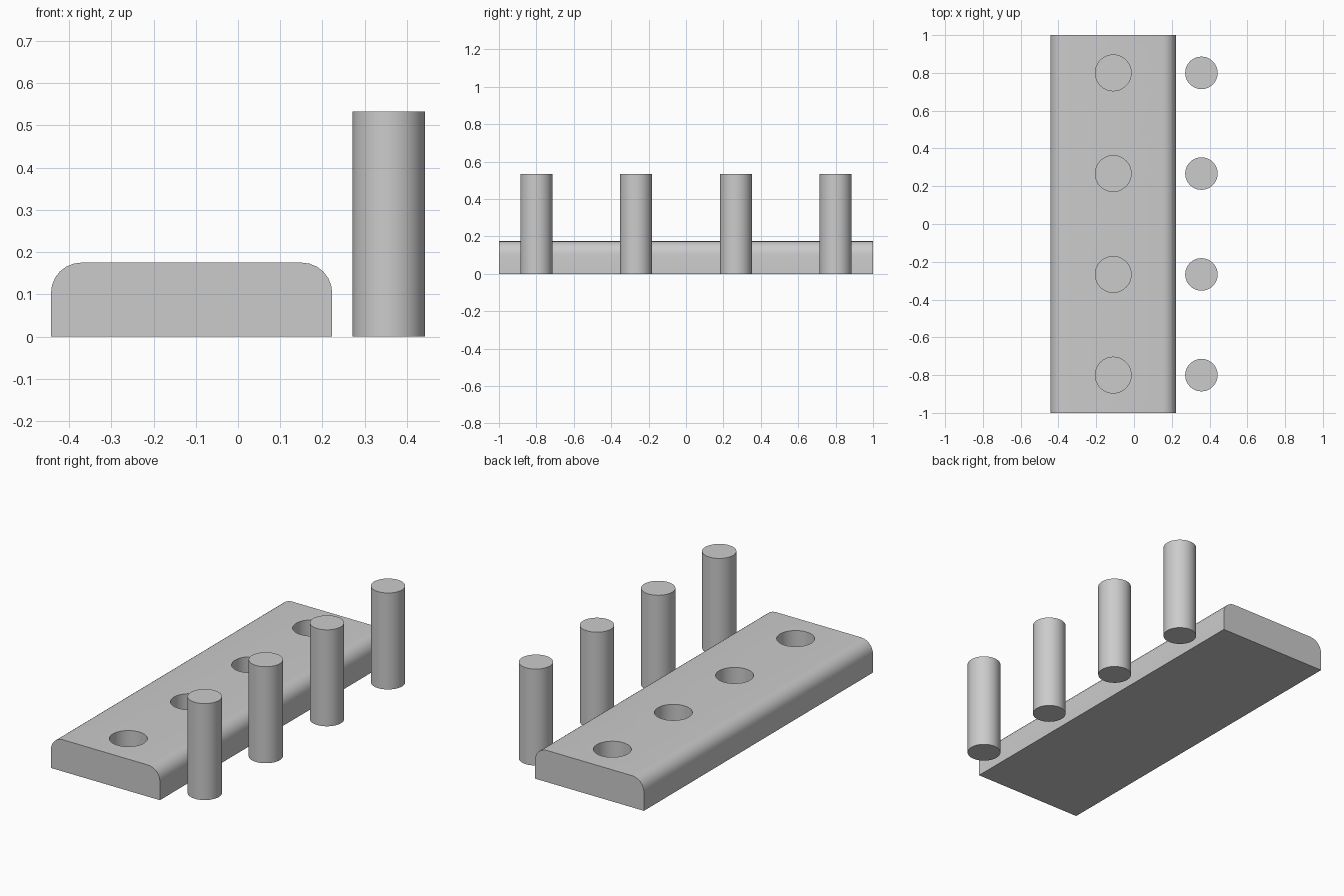
import bpy, bmesh, math

if "Cube" in bpy.data.objects:
    bpy.data.objects.remove(bpy.data.objects["Cube"])

grey = bpy.data.materials.new("plain grey")
grey.diffuse_color = (0.6, 0.6, 0.6, 1)
grey.use_nodes = True
grey.node_tree.nodes["Principled BSDF"].inputs["Base Color"].default_value = grey.diffuse_color

X0, X1, HEIGHT, ROUND = -0.443, 0.223, 0.175, 0.072
HOLE_X, HOLE_R, HOLE_FLOOR = -0.11, 0.095, 0.042
PEG_X, PEG_R, PEG_H = 0.357, 0.086, 0.533
ROWS = [-0.8, -0.267, 0.267, 0.8]


def cylinder(name, x, y, z0, z1, r):
    bpy.ops.mesh.primitive_cylinder_add(vertices=48, radius=r, depth=z1 - z0,
                                        location=(x, y, (z0 + z1) / 2))
    ob = bpy.context.object
    ob.name = name
    ob.data.materials.append(grey)
    return ob


def smooth(ob):
    bpy.ops.object.select_all(action='DESELECT')
    ob.select_set(True)
    bpy.context.view_layer.objects.active = ob
    bpy.ops.object.shade_smooth_by_angle(angle=math.radians(35))


# Block: end profile with rounded top edges, extruded along y
profile = [(X0, 0), (X1, 0)]
for cx, start in ((X1 - ROUND, 0), (X0 + ROUND, 90)):
    for i in range(7):
        a = math.radians(start + 15 * i)
        profile.append((cx + ROUND * math.cos(a), HEIGHT - ROUND + ROUND * math.sin(a)))
bm = bmesh.new()
face = bm.faces.new([bm.verts.new((x, -1, z)) for x, z in profile])
ext = bmesh.ops.extrude_face_region(bm, geom=[face])
bmesh.ops.translate(bm, vec=(0, 2, 0),
                    verts=[g for g in ext["geom"] if isinstance(g, bmesh.types.BMVert)])
bmesh.ops.recalc_face_normals(bm, faces=bm.faces)
mesh = bpy.data.meshes.new("block")
bm.to_mesh(mesh)
bm.free()
mesh.materials.append(grey)
block = bpy.data.objects.new("block", mesh)
bpy.context.collection.objects.link(block)

# Blind holes cut into the top of the block
cutters = [cylinder("hole_cutter", HOLE_X, y, HOLE_FLOOR, 0.3, HOLE_R) for y in ROWS]
bpy.context.view_layer.objects.active = block
for c in cutters:
    mod = block.modifiers.new("hole", 'BOOLEAN')
    mod.operation, mod.solver, mod.object = 'DIFFERENCE', 'EXACT', c
    bpy.ops.object.modifier_apply(modifier=mod.name)
for c in cutters:
    bpy.data.objects.remove(c, do_unlink=True)
smooth(block)

# Loose pegs standing beside the block
for y in ROWS:
    smooth(cylinder("peg", PEG_X, y, 0, PEG_H, PEG_R))
